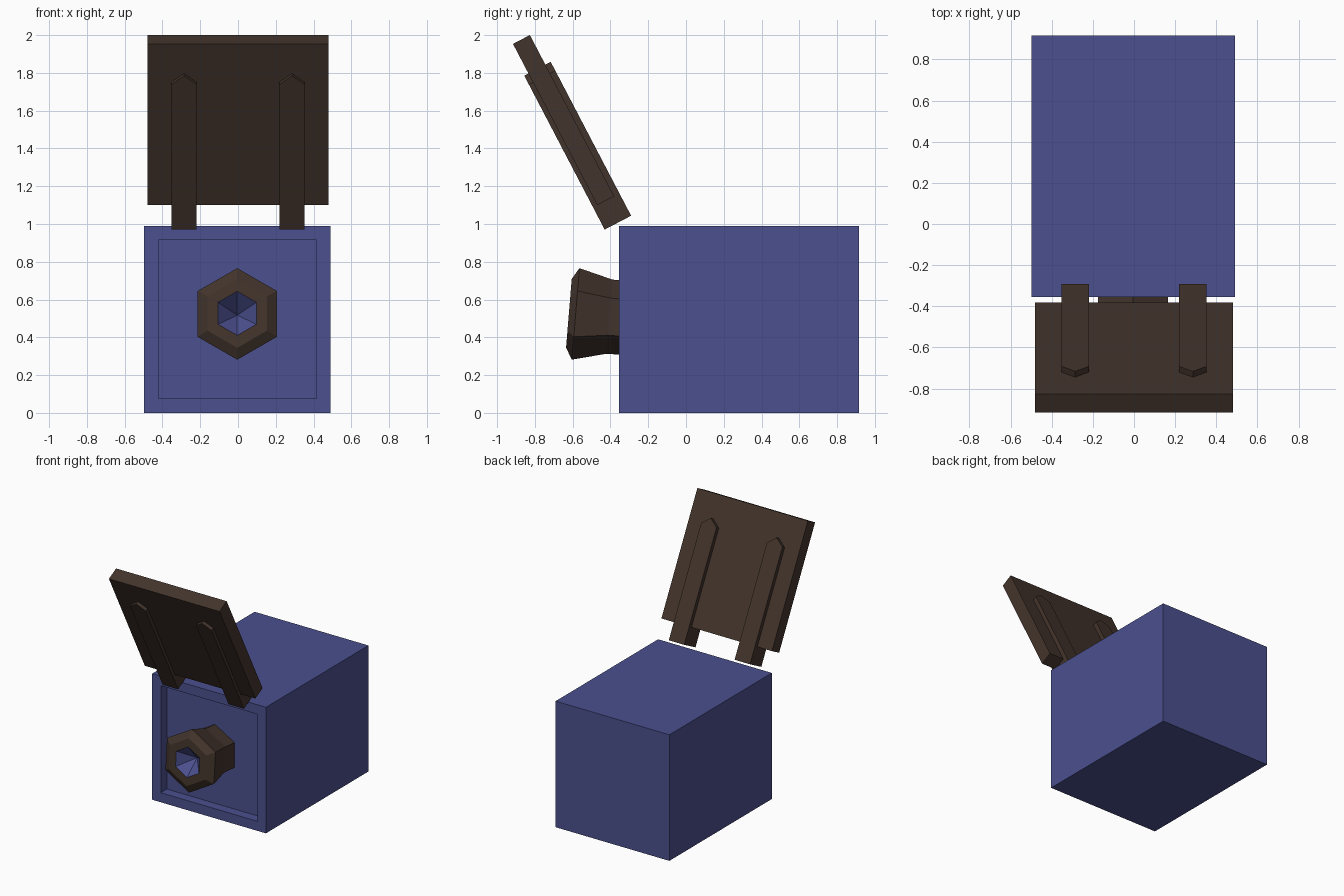
import bpy, bmesh, math
from mathutils import Matrix, Vector

if "Cube" in bpy.data.objects:
    bpy.data.objects.remove(bpy.data.objects["Cube"])


def material(name, rgb):
    m = bpy.data.materials.new(name)
    m.diffuse_color = (*rgb, 1)
    m.use_nodes = True
    m.node_tree.nodes["Principled BSDF"].inputs["Base Color"].default_value = m.diffuse_color
    return m


BLUE = material("dusty blue", (0.070, 0.080, 0.270))
BROWN = material("dark brown", (0.055, 0.034, 0.025))


def finish(name, bm, *mats):
    bmesh.ops.recalc_face_normals(bm, faces=bm.faces)
    mesh = bpy.data.meshes.new(name)
    bm.to_mesh(mesh)
    bm.free()
    for m in mats:
        mesh.materials.append(m)
    ob = bpy.data.objects.new(name, mesh)
    bpy.context.collection.objects.link(ob)
    return ob


# Body: box with a recessed square panel in its front face
bm = bmesh.new()
bmesh.ops.create_cube(bm, size=1)
bmesh.ops.scale(bm, vec=(0.988, 1.271, 0.99), verts=bm.verts)
bmesh.ops.translate(bm, vec=(-0.003, 0.2805, 0.495), verts=bm.verts)
bm.normal_update()
front = min(bm.faces, key=lambda f: f.calc_center_median().y)
bmesh.ops.inset_region(bm, faces=[front], thickness=0.106)
bmesh.ops.inset_region(bm, faces=[front], thickness=0)
bmesh.ops.translate(bm, vec=(0, 0.075, 0), verts=front.verts)
finish("body", bm, BLUE)

# Nozzle: hexagonal rings along a slightly raised axis, closed by a blue cone
bm = bmesh.new()
tilt = Matrix.Translation((-0.004, -0.62, 0.527)) @ Matrix.Rotation(math.radians(-4.7), 4, 'X')
profile = [(0.36, 0.195), (0.215, 0.197), (0.036, 0.243), (0, 0.183), (0, 0.117)]
rings = []
for depth, r in profile:
    rings.append([bm.verts.new(tilt @ Vector((r * math.sin(i * math.pi / 3), depth,
                                              r * math.cos(i * math.pi / 3))))
                  for i in range(6)])
for a, b in zip(rings, rings[1:]):
    for i in range(6):
        j = (i + 1) % 6
        bm.faces.new((a[i], a[j], b[j], b[i]))
bm.faces.new(rings[0])
apex = bm.verts.new(tilt @ Vector((0, 0.12, 0)))
for i in range(6):
    f = bm.faces.new((rings[-1][i], rings[-1][(i + 1) % 6], apex))
    f.material_index = 1
finish("nozzle", bm, BROWN, BLUE)

# Lid frame: local x across, y along the slope, z through the thickness
up = Vector((0, -0.463, 0.886)).normalized()
back = Vector((0, 0.886, 0.463)).normalized()
frame = Matrix((Vector((1, 0, 0)), up, back)).transposed().to_4x4()
frame = Matrix.Translation((0, -0.47, 1.10)) @ frame


def slab(name, outline, low, high):
    bm = bmesh.new()
    f = bm.faces.new([bm.verts.new((x, y, low)) for x, y in outline])
    ext = bmesh.ops.extrude_face_region(bm, geom=[f])
    verts = [v for v in ext["geom"] if isinstance(v, bmesh.types.BMVert)]
    bmesh.ops.translate(bm, vec=(0, 0, high - low), verts=verts)
    bm.transform(frame)
    return finish(name, bm, BROWN)


# Lid plate and its two pointed straps
slab("lid", [(-0.48, 0), (0.48, 0), (0.48, 0.963), (-0.48, 0.963)], 0, 0.101)
for side, label in ((-1, "left"), (1, "right")):
    c, w = side * 0.286, 0.067
    slab(label + "_strap", [(c - w, -0.133), (c + w, -0.133), (c + w, 0.733),
                            (c, 0.786), (c - w, 0.733)], -0.025, 0.133)
